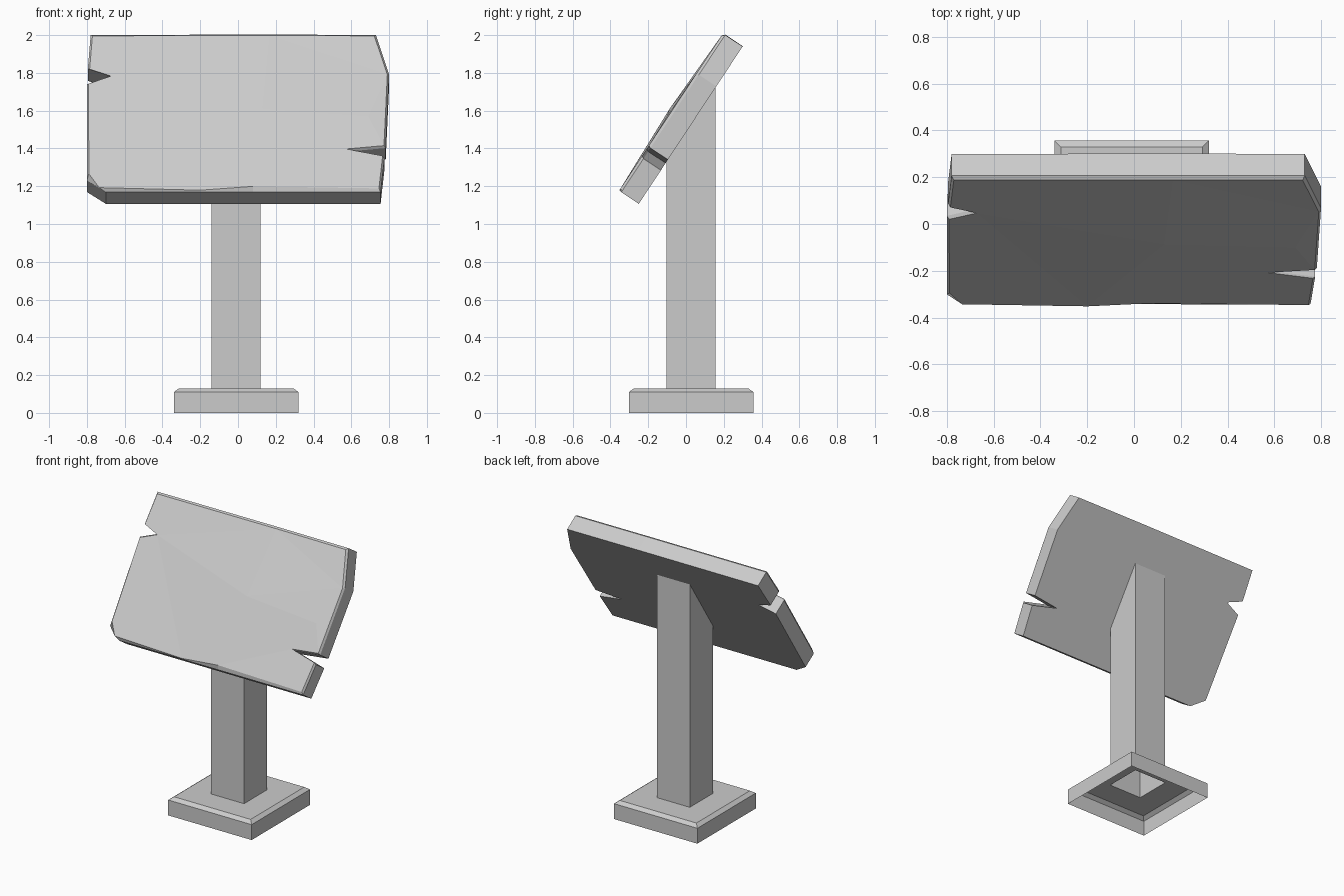
import bpy
from mathutils import Vector
from mathutils.geometry import delaunay_2d_cdt

if "Cube" in bpy.data.objects:
    bpy.data.objects.remove(bpy.data.objects["Cube"])


def make_object(name, verts, faces):
    mesh = bpy.data.meshes.new(name)
    mesh.from_pydata(verts, [], faces)
    mesh.update()
    obj = bpy.data.objects.new(name, mesh)
    bpy.context.collection.objects.link(obj)
    return obj


def bridge(n, a, b):
    """Quads joining two counter-clockwise loops starting at a and b."""
    return [(a + i, a + (i + 1) % n, b + (i + 1) % n, b + i) for i in range(n)]


# Board frame: back lower edge, direction up the slope, front normal
origin = Vector((0, -0.25, 1.107))
up = Vector((0, 0.551, 0.8345))
out = Vector((0, -0.8345, 0.551))


def back_z(y):
    return origin.z + (y - origin.y) * up.z / up.y


# Foot and post: one open-bottomed shell, post cut to the slope of the board
cx, cy = -0.01, 0.027
verts = []
for half, z in [(0.33, 0), (0.33, 0.11), (0.303, 0.13), (0.13, 0.13), (0.13, None)]:
    for sx, sy in [(-1, -1), (1, -1), (1, 1), (-1, 1)]:
        y = cy + sy * half
        verts.append((cx + sx * half, y, back_z(y) if z is None else z))
faces = [f for k in range(4) for f in bridge(4, 4 * k, 4 * k + 4)]
make_object("post_and_foot", verts, faces)

# Board outline (x, distance up the slope), counter-clockwise, with two split notches
outline = [(-0.70, 0.0), (-0.2, 0.0), (0.08, 0.0), (0.755, 0.0),
           (0.775, 0.213), (0.58, 0.258), (0.782, 0.28),
           (0.80, 0.745), (0.73, 0.998), (0.17, 1.0), (-0.78, 0.998),
           (-0.795, 0.78), (-0.68, 0.735), (-0.80, 0.685), (-0.80, 0.075)]
n = len(outline)


def place(x, s, t):
    p = origin + up * s + out * t
    return (x, p.y, p.z)


# Back, front rim and slightly worn front face
worn = [(x * 0.988, 0.5 + (s - 0.5) * 0.97) for x, s in outline]
worn[0] = (-0.735, 0.02)
worn[1] = (-0.2, 0.004)
worn[2] = (0.08, 0.028)
worn[14] = (-0.79, 0.108)
verts = [place(x, s, 0) for x, s in outline]
verts += [place(x, s, 0.111) for x, s in outline]
verts += [place(x, s, 0.125) for x, s in worn]

# Front face triangulated around two low hand-carved bumps
bumps = [(0.13, 0.51, 0.141), (0.69, 0.47, 0.131)]
verts += [place(*b) for b in bumps]
flat = [Vector(p) for p in worn] + [Vector(b[:2]) for b in bumps]
edges = [(i, (i + 1) % n) for i in range(n)]
res = delaunay_2d_cdt(flat, edges, [], 1, 1e-6)
faces = [tuple(reversed(range(n)))] + bridge(n, 0, n) + bridge(n, n, 2 * n)
source = res[3]
faces += [tuple(2 * n + source[i][0] for i in f) for f in res[2]]
make_object("sign_board", verts, faces)
